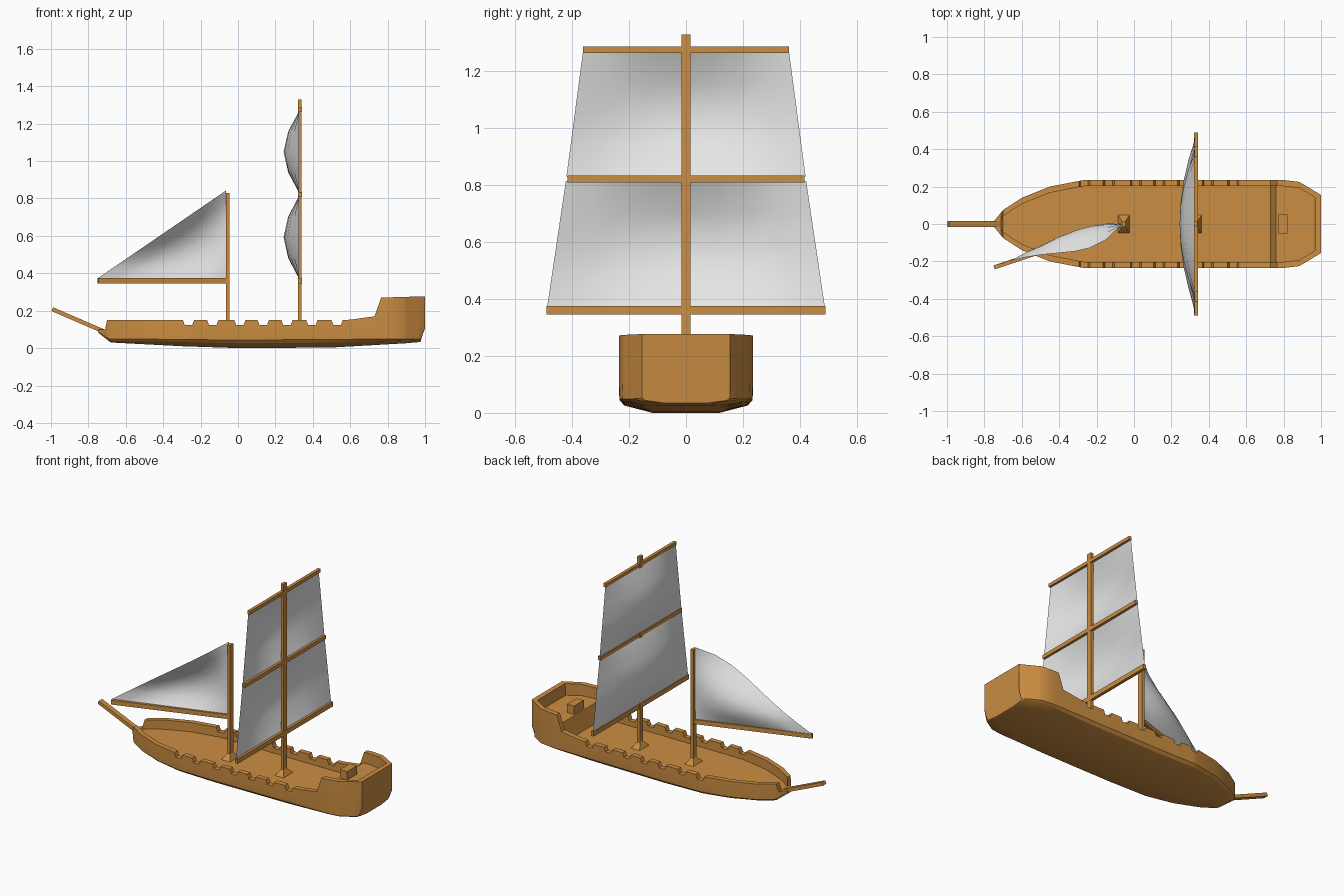
import bpy, bmesh, math
from mathutils import Vector

if "Cube" in bpy.data.objects:
    bpy.data.objects.remove(bpy.data.objects["Cube"])


def material(name, rgb):
    m = bpy.data.materials.new(name)
    m.diffuse_color = (*rgb, 1)
    m.use_nodes = True
    m.node_tree.nodes["Principled BSDF"].inputs["Base Color"].default_value = m.diffuse_color
    return m


WOOD = material("warm wood", (0.60, 0.27, 0.055))
CLOTH = material("sail cloth", (0.80, 0.80, 0.80))


def finish(name, bm, mat, smooth=None, closed=True):
    if closed:
        bmesh.ops.recalc_face_normals(bm, faces=bm.faces)
    me = bpy.data.meshes.new(name)
    bm.to_mesh(me)
    bm.free()
    me.materials.append(mat)
    if smooth:
        for p in me.polygons:
            p.use_smooth = True
        me.set_sharp_from_angle(angle=math.radians(smooth))
    ob = bpy.data.objects.new(name, me)
    bpy.context.collection.objects.link(ob)
    return ob


def lerp(table, x):
    for (a, u), (b, v) in zip(table, table[1:]):
        if x <= b:
            return u + (v - u) * (x - a) / (b - a)
    return table[-1][1]


def beam(name, p, q, wide, high):
    """Square-edged bar from p to q; wide is the horizontal size."""
    p, q = Vector(p), Vector(q)
    d = (q - p).normalized()
    side = Vector((0, 1, 0)) if abs(d.z) > 0.9 else d.cross(Vector((0, 0, 1))).normalized()
    up = side.cross(d)
    bm = bmesh.new()
    ends = [[bm.verts.new(c + side * a * wide / 2 + up * b * high / 2)
             for a, b in ((-1, -1), (1, -1), (1, 1), (-1, 1))] for c in (p, q)]
    for e in ends:
        bm.faces.new(e)
    for i in range(4):
        j = (i + 1) % 4
        bm.faces.new((ends[0][i], ends[0][j], ends[1][j], ends[1][i]))
    return finish(name, bm, WOOD)


# Hull lines along x: half width, keel, chine, rail and deck heights
width = [(-.745, .02), (-.7, .075), (-.6, .14), (-.45, .2), (-.27, .235),
         (.8, .235), (.885, .225), (1, .155)]
keel = [(-.745, .08), (-.68, .03), (-.3, .01), (0, 0), (.5, .003), (.9, .026), (1, .035)]
chine = [(-.745, .09), (-.69, .05), (0, .043), (1, .05)]
deck = [(-.745, .1), (-.71, .1), (-.7, .09), (.73, .09), (.76, .2),
        (.965, .2), (.968, .28), (1, .28)]
rail = [(-.745, .1), (-.71, .1), (-.7, .15)]
for n in (-.265, -.135, .01, .135, .262, .395, .53):      # gun notches
    rail += [(n - .03, .15), (n - .02, .123), (n + .02, .123), (n + .03, .15)]
rail += [(.6, .152), (.73, .17), (.765, .27), (1, .277)]

bm = bmesh.new()
rings = []
for x in sorted({p[0] for t in (width, keel, chine, deck, rail) for p in t}):
    w, k, c, r = (lerp(t, x) for t in (width, keel, chine, rail))
    d = min(lerp(deck, x), r)
    inner = max(w - .033, .3 * w)
    low = x - .022 if x > .99 else x                     # raked transom
    half = [(x, inner, d), (x, inner, r), (x, w, r), (x, w, c + (r - c) * .25),
            (low, w * .99, c), (low, w * .92, k + (c - k) * .6), (low, w * .5, k)]
    pts = half + [(a, -b, e) for a, b, e in reversed(half)]
    rings.append([bm.verts.new(p) for p in pts])
for a, b in zip(rings, rings[1:]):
    for i in range(len(a)):
        j = (i + 1) % len(a)
        bm.faces.new((a[i], a[j], b[j], b[i]))
bm.faces.new(rings[0])
bm.faces.new(rings[-1])
bmesh.ops.remove_doubles(bm, verts=bm.verts, dist=.0001)
finish("hull", bm, WOOD, 25)

# Bowsprit and the box on the raised deck
beam("bowsprit", (-.715, 0, .088), (-.993, 0, .208), .034, .022)
beam("deck_box", (.77, 0, .225), (.82, 0, .225), .1, .06)


# Masts with flared feet
def mast(name, x, top):
    beam(name, (x, 0, .08), (x, 0, top), .033, .02)
    m = bmesh.new()
    rows = [[m.verts.new((x + a * sx, b * sy, z)) for a, b in ((-1, -1), (1, -1), (1, 1), (-1, 1))]
            for sx, sy, z in ((.032, .05, .088), (.01, .0165, .125))]
    for i in range(4):
        j = (i + 1) % 4
        m.faces.new((rows[0][i], rows[0][j], rows[1][j], rows[1][i]))
    m.faces.new(rows[0])
    m.faces.new(rows[1])
    finish(name + "_foot", m, WOOD)


MX, FX = .33, -.055
mast("main_mast", MX, 1.33)
mast("fore_mast", FX, .83)

# Yards
for name, z, half, high in (("lower_yard", .36, .49, .03), ("middle_yard", .822, .417, .025),
                            ("upper_yard", 1.276, .362, .022)):
    beam(name, (MX + .001, -half, z), (MX + .001, half, z), .02, high)


# Square sails bellying forward
def square_sail(name, z0, z1, h0, h1, nu=8, nv=4):
    m = bmesh.new()
    g = []
    for j in range(nv + 1):
        v = j / nv
        h = h0 + (h1 - h0) * v
        g.append([m.verts.new((MX - .003 - .083 * math.sin(math.pi * v) * (1 - (2 * i / nu - 1) ** 2),
                               h * (2 * i / nu - 1), z0 + (z1 - z0) * v)) for i in range(nu + 1)])
    for j in range(nv):
        for i in range(nu):
            m.faces.new((g[j][i], g[j + 1][i], g[j + 1][i + 1], g[j][i + 1]))
    finish(name, m, CLOTH, 60, False)


square_sail("lower_sail", .37, .815, .488, .422)
square_sail("upper_sail", .83, 1.268, .42, .362)

# Boom and triangular sail with a curved belly and leaning leech
beam("boom", (FX, 0, .36), (-.748, -.232, .36), .022, .028)
A, B, C = Vector((FX, 0, .372)), Vector((-.752, -.226, .372)), Vector((-.065, 0, .842))
N = 8
bm = bmesh.new()
grid = {}
for i in range(N + 1):
    for j in range(N + 1 - i):
        s, t = i / N, j / N
        p = A + (B - A) * s + (C - A) * t
        p.y += s * t * (1.5 * (1 - s - t) - .68 * t * t)
        grid[i, j] = bm.verts.new(p)
for i in range(N):
    for j in range(N - i):
        bm.faces.new((grid[i, j], grid[i, j + 1], grid[i + 1, j]))
        if i + j < N - 1:
            bm.faces.new((grid[i + 1, j], grid[i, j + 1], grid[i + 1, j + 1]))
finish("fore_sail", bm, CLOTH, 60, False)
